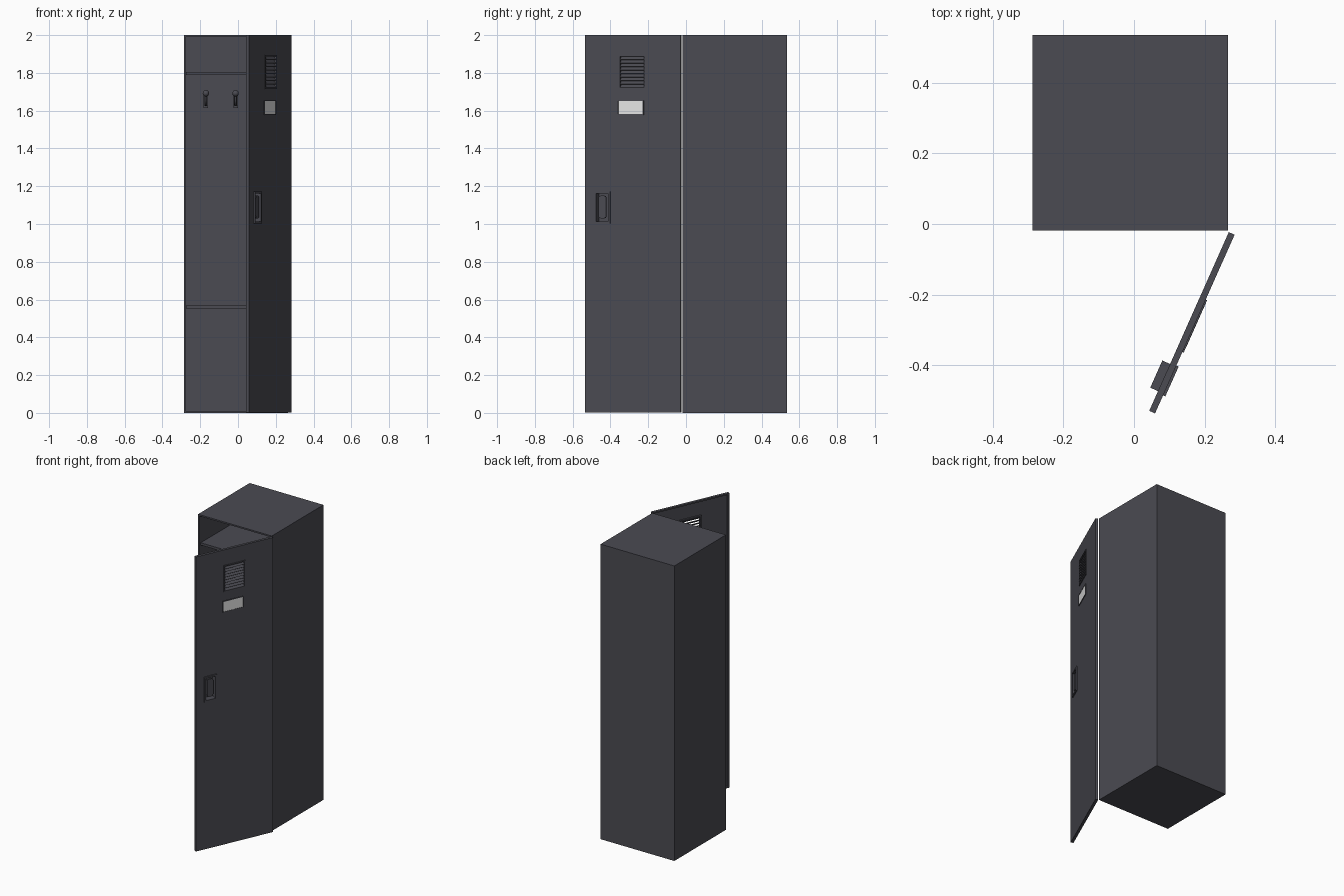
import bpy, bmesh, math
from mathutils import Matrix, Vector

if "Cube" in bpy.data.objects:
    bpy.data.objects.remove(bpy.data.objects["Cube"])


def material(name, rgb):
    m = bpy.data.materials.new(name)
    m.diffuse_color = (*rgb, 1)
    m.use_nodes = True
    m.node_tree.nodes["Principled BSDF"].inputs["Base Color"].default_value = m.diffuse_color
    return m


STEEL = material("dark steel", (0.07, 0.07, 0.085))
CARD = material("white card", (0.8, 0.8, 0.8))
# Door parts are modelled closed, then swung open about the right hinge
SWING = Matrix.Translation((0.268, -0.023, 0)) @ Matrix.Rotation(math.radians(66), 4, 'Z')


def add_box(bm, x0, x1, y0, y1, z0, z1, tilt=0):
    c = Vector(((x0 + x1) / 2, (y0 + y1) / 2, (z0 + z1) / 2))
    mat = (Matrix.Translation(c) @ Matrix.Rotation(tilt, 4, 'X')
           @ Matrix.Diagonal((x1 - x0, y1 - y0, z1 - z0, 1)))
    return bmesh.ops.create_cube(bm, size=1, matrix=mat)


def finish(name, bm, mat=STEEL, door=False):
    bmesh.ops.recalc_face_normals(bm, faces=bm.faces[:])
    me = bpy.data.meshes.new(name)
    bm.to_mesh(me)
    bm.free()
    me.materials.append(mat)
    ob = bpy.data.objects.new(name, me)
    bpy.context.collection.objects.link(ob)
    if door:
        ob.matrix_world = SWING
    return ob


def boxes(name, items, mat=STEEL, door=False):
    bm = bmesh.new()
    for it in items:
        add_box(bm, *it)
    return finish(name, bm, mat, door)


def frame(x0, x1, y0, y1, z0, z1, t):
    return [(x0, x0 + t, y0, y1, z0, z1), (x1 - t, x1, y0, y1, z0, z1),
            (x0 + t, x1 - t, y0, y1, z0, z0 + t), (x0 + t, x1 - t, y0, y1, z1 - t, z1)]


def pan(name, bounds, side, rim, depth, door=False):
    """Box hollowed from its front (side=-1) or back (side=1)."""
    bm = bmesh.new()
    add_box(bm, *bounds)
    bm.normal_update()
    face = [f for f in bm.faces if f.normal.y * side > 0.9]
    bmesh.ops.inset_region(bm, faces=face, thickness=rim)
    ext = bmesh.ops.extrude_face_region(bm, geom=face)
    bmesh.ops.delete(bm, geom=face, context='FACES_ONLY')
    vs = [v for v in ext['geom'] if isinstance(v, bmesh.types.BMVert)]
    bmesh.ops.translate(bm, verts=vs, vec=(0, -side * depth, 0))
    return finish(name, bm, door=door)


# Cabinet shell and shelves
pan("cabinet_body", (-0.287, 0.266, -0.018, 0.535, 0, 2), -1, 0.014, 0.539)
for nm, z in (("upper_shelf", 1.79), ("lower_shelf", 0.553)):
    boxes(nm, [(-0.274, 0.253, -0.008, 0.522, z, z + 0.016)])

# Coat hooks on the back wall
for i, x in enumerate((-0.17, -0.013)):
    boxes(f"hook_plate_{i}", [(x - 0.012, x + 0.012, 0.513, 0.522, 1.615, 1.70)])
    cu = bpy.data.curves.new(f"hook_arm_{i}", 'CURVE')
    cu.dimensions = '3D'
    cu.bevel_depth = 0.007
    cu.bevel_resolution = 2
    sp = cu.splines.new('POLY')
    pts = [(0.515, 1.645), (0.49, 1.63), (0.465, 1.635), (0.45, 1.655), (0.446, 1.69)]
    sp.points.add(len(pts) - 1)
    for p, (y, z) in zip(sp.points, pts):
        p.co = (x, y, z, 1)
    cu.materials.append(STEEL)
    arm = bpy.data.objects.new(f"hook_arm_{i}", cu)
    bpy.context.collection.objects.link(arm)
    bm = bmesh.new()
    bmesh.ops.create_uvsphere(bm, u_segments=16, v_segments=10, radius=0.017,
                              matrix=Matrix.Translation((x, 0.446, 1.692)))
    for f in bm.faces:
        f.smooth = True
    finish(f"hook_ball_{i}", bm)

# Door pan with openings for the vent and the handle pocket
door = pan("door", (-0.553, 0, -0.018, 0, 0.003, 2), 1, 0.014, 0.013, True)
holes = [(-0.349, -0.207, -0.05, 0.05, 1.721, 1.889),
         (-0.487, -0.413, -0.05, 0.05, 1.012, 1.163)]
cutter = boxes("door_cutter", holes, door=True)
cutter.hide_render = True
mod = door.modifiers.new("openings", 'BOOLEAN')
mod.object = cutter
mod.solver = 'EXACT'
bpy.context.view_layer.objects.active = door
bpy.ops.object.modifier_apply(modifier="openings")
bpy.data.objects.remove(cutter)

# Vent: surround and slats rising inward
boxes("vent_frame", frame(-0.355, -0.201, -0.022, -0.002, 1.715, 1.895, 0.008), door=True)
n = 9
pitch = 0.166 / n
boxes("vent_slats", [(-0.348, -0.208, -0.0255, 0.0005, z - 0.001, z + 0.001, math.radians(45))
                     for z in (1.722 + pitch * (k + 0.5) for k in range(n))], door=True)

# Name card in its holder
boxes("card_holder", frame(-0.363, -0.211, -0.022, -0.017, 1.578, 1.655, 0.005), door=True)
boxes("name_card", [(-0.359, -0.215, -0.0205, -0.017, 1.582, 1.651)], CARD, True)

# Handle: raised rim, pocket behind the door, and pull lever
boxes("handle_rim", frame(-0.497, -0.405, -0.025, -0.015, 1.002, 1.173, 0.011), door=True)
boxes("handle_pocket", frame(-0.492, -0.408, -0.015, 0.024, 1.007, 1.168, 0.005)
      + [(-0.487, -0.413, 0.020, 0.024, 1.012, 1.163)], door=True)
bm = bmesh.new()
add_box(bm, -0.473, -0.430, -0.020, -0.012, 1.03, 1.15)
bmesh.ops.bevel(bm, geom=[e for e in bm.edges
                          if abs(e.verts[0].co.y - e.verts[1].co.y) > 0.005],
                offset=0.012, segments=3, affect='EDGES', profile=0.5)
add_box(bm, -0.473, -0.460, -0.013, 0.021, 1.045, 1.135)
finish("pull_lever", bm, door=True)
